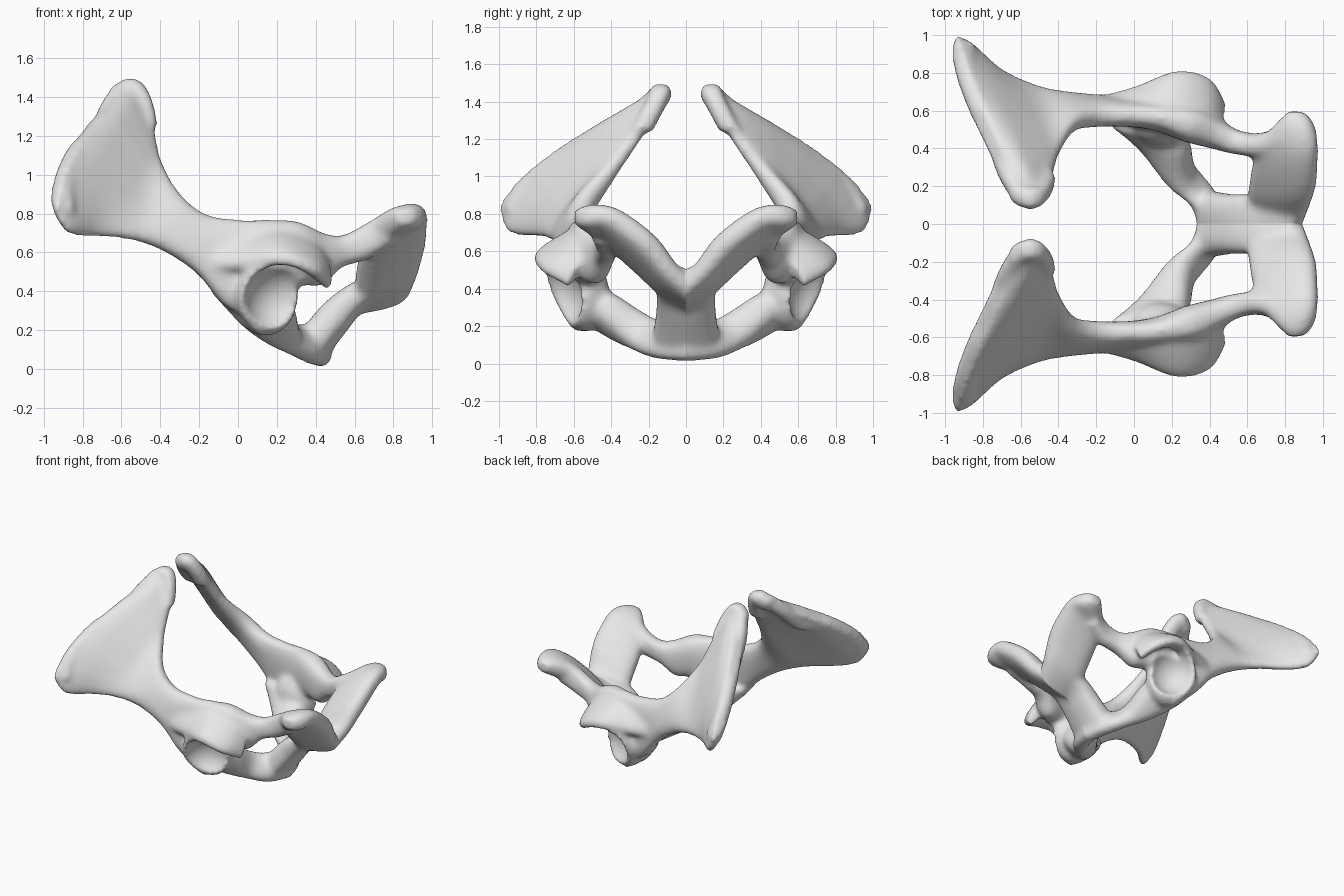
import bpy, bmesh, math
from mathutils import Vector

cube = bpy.data.objects.get("Cube")
if cube:
    bpy.data.objects.remove(cube)

STEPS, RING = 5, 20


def spline(a, b, c, d, t):
    return 0.5 * (2 * b + (c - a) * t + (2 * a - 5 * b + 4 * c - d) * t ** 2
                  + (3 * b - a - 3 * c + d) * t ** 3)


def power(v):
    return math.copysign(abs(v) ** 0.78, v)


def strip(bm, sections):
    """Loft flattened rings; each section is edge A, edge B, half thickness, middle shift."""
    secs = [(Vector(s[0]), Vector(s[1]), s[2], Vector(s[3] if len(s) > 3 else (0, 0, 0)))
            for s in sections]
    n, fine = len(secs), []
    for i in range(n - 1):
        quad = [secs[max(0, min(n - 1, i + k))] for k in (-1, 0, 1, 2)]
        for k in range(STEPS):
            fine.append([spline(*(q[j] for q in quad), k / STEPS) for j in range(4)])
    fine.append(list(secs[-1]))
    mids = [(f[0] + f[1]) / 2 for f in fine]
    rings = []
    for i, (a, b, thick, shift) in enumerate(fine):
        along = (mids[min(i + 1, len(mids) - 1)] - mids[max(i - 1, 0)]).normalized()
        half = (b - a) / 2
        normal = along.cross(half).normalized()
        ring = []
        for k in range(RING):
            c, s = power(math.cos(math.tau * k / RING)), power(math.sin(math.tau * k / RING))
            ring.append(bm.verts.new(mids[i] + half * c + normal * thick * s
                                     + shift * (1 - c * c) * (1 + 0.5 * c)))
        rings.append(ring)
    for r, q in zip(rings, rings[1:]):
        for k in range(RING):
            m = (k + 1) % RING
            bm.faces.new((r[k], r[m], q[m], q[k]))
    # Caps as rungs across the ring, so curved ends stay clean
    for r in (rings[0], rings[-1]):
        bm.faces.new((r[0], r[1], r[-1]))
        for k in range(1, RING // 2 - 1):
            bm.faces.new((r[k], r[k + 1], r[RING - k - 1], r[RING - k]))
        h = RING // 2
        bm.faces.new((r[h - 1], r[h], r[h + 1]))


def tube(bm, points, r, side):
    offset = Vector(side) * r
    strip(bm, [(Vector(p) - offset, Vector(p) + offset, r) for p in points])


bm = bmesh.new()

# Wing, shaft, socket roof and rear bar
strip(bm, [
    ((-0.61, 0.13, 1.44), (-0.945, 1.00, 0.82), 0.050, (-0.065, 0.05, 0.03)),
    ((-0.53, 0.10, 1.46), (-0.87, 0.95, 0.70), 0.070, (-0.05, 0.05, 0.03)),
    ((-0.44, 0.22, 1.26), (-0.73, 0.82, 0.68), 0.060, (-0.02, 0.04, 0.02)),
    ((-0.40, 0.36, 1.08), (-0.56, 0.74, 0.67), 0.060),
    ((-0.31, 0.51, 0.91), (-0.40, 0.68, 0.62), 0.070),
    ((-0.18, 0.56, 0.80), (-0.22, 0.64, 0.50), 0.075),
    ((0.00, 0.57, 0.77), (-0.05, 0.62, 0.31), 0.075),
    ((0.15, 0.56, 0.77), (0.13, 0.59, 0.27), 0.085),
    ((0.30, 0.52, 0.76), (0.30, 0.54, 0.42), 0.100),
    ((0.44, 0.47, 0.70), (0.43, 0.48, 0.43), 0.080),
    ((0.54, 0.43, 0.69), (0.53, 0.44, 0.52), 0.065),
    ((0.66, 0.41, 0.75), (0.66, 0.43, 0.56), 0.060),
    ((0.78, 0.45, 0.82), (0.80, 0.46, 0.64), 0.060),
])

# Thickened crest and upper corner of the wing
tube(bm, [(-0.89, 0.93, 0.80), (-0.90, 0.86, 0.92), (-0.87, 0.74, 1.03), (-0.81, 0.59, 1.13),
          (-0.72, 0.42, 1.18), (-0.67, 0.27, 1.32), (-0.60, 0.15, 1.43)], 0.055, (1, 0, 0))
tube(bm, [(-0.63, 0.17, 1.39), (-0.55, 0.135, 1.44), (-0.50, 0.17, 1.37), (-0.47, 0.24, 1.24)],
     0.06, (0, 1, 0))

# Flared shelf over the socket
strip(bm, [
    ((-0.14, 0.58, 0.66), (-0.12, 0.67, 0.50), 0.05),
    ((0.03, 0.55, 0.70), (0.04, 0.73, 0.52), 0.05),
    ((0.20, 0.54, 0.71), (0.23, 0.81, 0.55), 0.05),
    ((0.35, 0.51, 0.67), (0.39, 0.77, 0.49), 0.05),
    ((0.43, 0.50, 0.60), (0.47, 0.63, 0.41), 0.04),
])

# Socket rim and back wall
tube(bm, [(0.14, 0.57, 0.20), (0.06, 0.63, 0.28), (0.03, 0.68, 0.38),
          (0.09, 0.72, 0.49), (0.23, 0.76, 0.54)], 0.042, (0, 1, 0))
wall = bmesh.ops.create_uvsphere(bm, u_segments=24, v_segments=16, radius=1)["verts"]
for v in wall:
    v.co = Vector((0.14 + 0.17 * v.co.x, 0.54 + 0.13 * v.co.y, 0.37 + 0.20 * v.co.z))

# Front floor bar running to the midline
strip(bm, [
    ((-0.15, 0.55, 0.42), (0.25, 0.53, 0.36), 0.08),
    ((0.01, 0.45, 0.24), (0.29, 0.42, 0.32), 0.10),
    ((0.16, 0.28, 0.15), (0.32, 0.25, 0.20), 0.105),
    ((0.30, 0.13, 0.11), (0.43, 0.13, 0.15), 0.11),
    ((0.37, -0.06, 0.11), (0.49, -0.06, 0.13), 0.11),
])

# Midline floor
strip(bm, [
    ((0.40, -0.10, 0.10), (0.38, 0.18, 0.15), 0.09),
    ((0.50, -0.10, 0.24), (0.49, 0.16, 0.28), 0.09),
    ((0.61, -0.10, 0.35), (0.60, 0.16, 0.38), 0.075),
    ((0.75, -0.10, 0.40), (0.75, 0.16, 0.46), 0.07),
    ((0.85, -0.10, 0.42), (0.87, 0.14, 0.49), 0.06),
])

# Rear plate from its outer knob to the midline
strip(bm, [
    ((0.82, 0.60, 0.78), (0.91, 0.59, 0.78), 0.04),
    ((0.75, 0.53, 0.75), (0.955, 0.52, 0.80), 0.070),
    ((0.66, 0.43, 0.67), (0.97, 0.42, 0.81), 0.075),
    ((0.63, 0.32, 0.58), (0.97, 0.31, 0.75), 0.080),
    ((0.61, 0.20, 0.47), (0.96, 0.19, 0.65), 0.080),
    ((0.60, 0.10, 0.38), (0.925, 0.08, 0.51), 0.070),
    ((0.56, -0.06, 0.31), (0.87, -0.06, 0.37), 0.065),
])
bmesh.ops.recalc_face_normals(bm, faces=bm.faces)

mesh = bpy.data.meshes.new("hip_bones")
bm.to_mesh(mesh)
bm.free()
bone = bpy.data.objects.new("hip_bones", mesh)
bpy.context.collection.objects.link(bone)

# Bone colour
mat = bpy.data.materials.new("pale_grey_bone")
mat.use_nodes = True
mat.diffuse_color = (0.8, 0.8, 0.8, 1)
mat.node_tree.nodes["Principled BSDF"].inputs["Base Color"].default_value = (0.8, 0.8, 0.8, 1)
mesh.materials.append(mat)

# Ball that hollows the socket
bpy.ops.mesh.primitive_uv_sphere_add(segments=32, ring_count=20, radius=0.19,
                                     location=(0.225, 0.735, 0.35))
cutter = bpy.context.object
cutter.name = "socket_cutter"
cutter.data.materials.append(mat)
cutter.hide_render = True


# Fuse the parts, hollow the socket, soften and mirror
def fuse(name):
    m = bone.modifiers.new(name, 'REMESH')
    m.mode = 'VOXEL'
    m.voxel_size = 0.016
    m.use_smooth_shade = True


fuse("fuse_parts")
cut = bone.modifiers.new("hollow_socket", 'BOOLEAN')
cut.operation = 'DIFFERENCE'
cut.object = cutter
fuse("even_surface")
soft = bone.modifiers.new("soften", 'SMOOTH')
soft.factor = 0.5
soft.iterations = 9
mirror = bone.modifiers.new("other_side", 'MIRROR')
mirror.use_axis = (False, True, False)
mirror.use_bisect_axis = (False, True, False)
mirror.merge_threshold = 0.002

# Keep the finished surface and drop the helper
bpy.context.view_layer.update()
final = bpy.data.meshes.new_from_object(bone.evaluated_get(bpy.context.evaluated_depsgraph_get()))
bone.modifiers.clear()
bone.data = final
bpy.data.objects.remove(cutter)
if not final.materials:
    final.materials.append(mat)
for p in final.polygons:
    p.use_smooth = True
    p.material_index = 0
